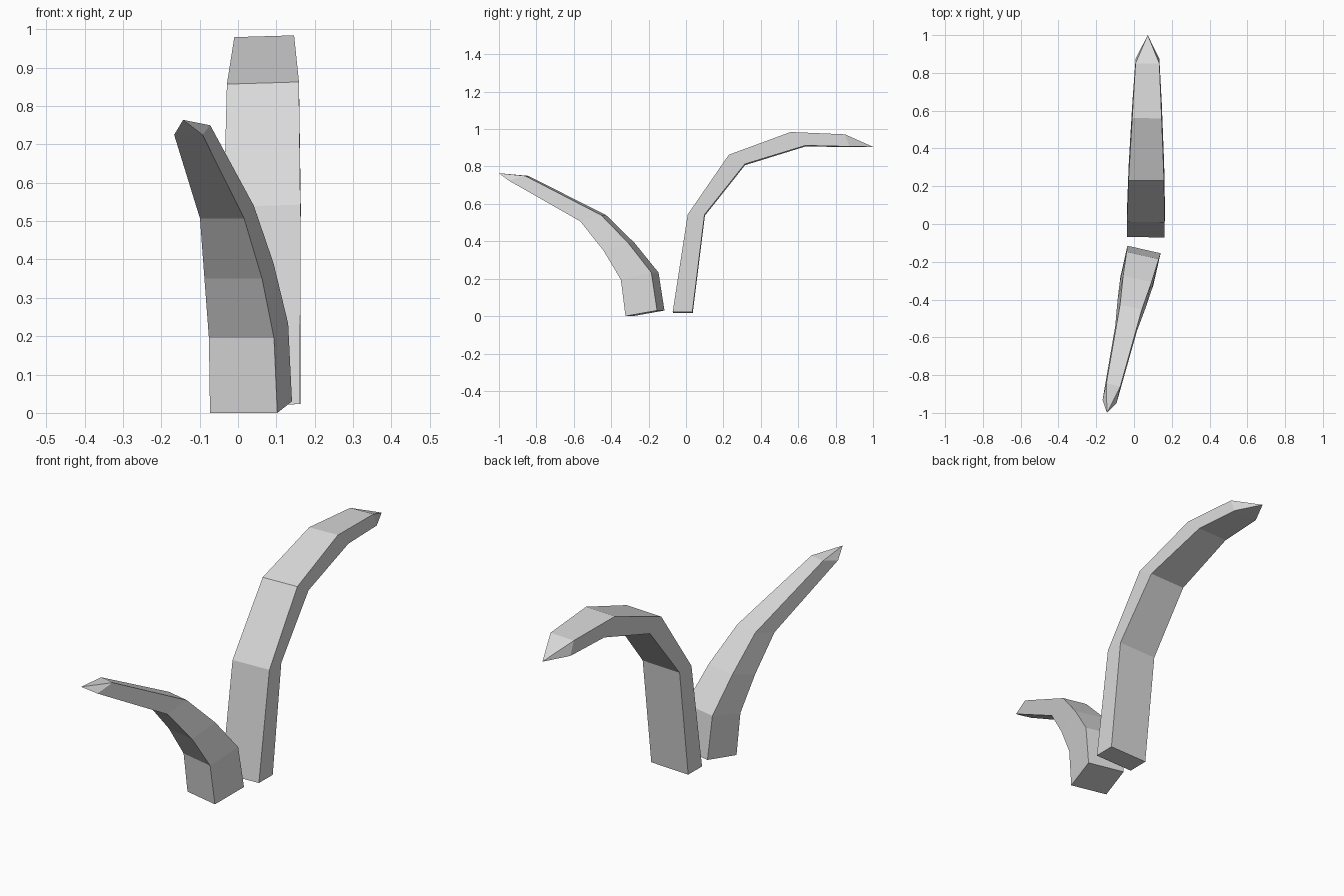
import bpy
import bmesh
from mathutils import Vector

cube = bpy.data.objects.get("Cube")
if cube:
    bpy.data.objects.remove(cube, do_unlink=True)

grey = bpy.data.materials.new("light_grey")
grey.use_nodes = True
colour = (0.7, 0.7, 0.7, 1)
grey.diffuse_color = colour
grey.node_tree.nodes["Principled BSDF"].inputs["Base Color"].default_value = colour


def curved_blade(name, origin, heading, roll, outer, inner, half_widths, tip):
    """Loft four-sided sections along a bent profile lying in a vertical plane.

    Profile points are (distance along heading, height)."""
    origin = Vector((*origin, 0))
    forward = Vector((*heading, 0)).normalized()
    up = Vector((0, 0, 1))
    across = (forward.cross(up) + up * roll).normalized()
    bm = bmesh.new()

    def place(point, offset):
        return bm.verts.new(origin + forward * point[0] + up * point[1] + across * offset)

    rings = []
    for top, under, half in zip(outer, inner, half_widths):
        rings.append([place(top, -half), place(top, half),
                      place(under, half), place(under, -half)])

    # Base cap, bent sides and pointed end
    bm.faces.new(rings[0])
    for low, high in zip(rings, rings[1:]):
        for i in range(4):
            j = (i + 1) % 4
            bm.faces.new((low[i], low[j], high[j], high[i]))
    point = place(tip, 0)
    for i in range(4):
        bm.faces.new((rings[-1][i], rings[-1][(i + 1) % 4], point))

    bmesh.ops.recalc_face_normals(bm, faces=bm.faces)
    mesh = bpy.data.meshes.new(name)
    bm.to_mesh(mesh)
    bm.free()
    mesh.materials.append(grey)
    blade = bpy.data.objects.new(name, mesh)
    bpy.context.collection.objects.link(blade)
    return blade


# Tall blade arching backwards
curved_blade(
    "back_blade", (0.062, -0.07), (0.01, 1), 0.03,
    outer=[(0, 0.02), (0.08, 0.54), (0.3, 0.86), (0.63, 0.982), (0.92, 0.97)],
    inner=[(0.105, 0.02), (0.17, 0.54), (0.385, 0.81), (0.71, 0.91), (0.945, 0.905)],
    half_widths=[0.1, 0.1, 0.094, 0.078, 0.063],
    tip=(1.07, 0.905))

# Short blade leaning forwards and to the side
curved_blade(
    "front_blade", (0.053, -0.135), (-0.221, -0.975), 0,
    outer=[(0, 0.03), (0.032, 0.233), (0.16, 0.39), (0.313, 0.54), (0.735, 0.75)],
    inner=[(0.173, 0), (0.199, 0.195), (0.296, 0.35), (0.428, 0.507), (0.825, 0.725)],
    half_widths=[0.09, 0.087, 0.077, 0.059, 0.038],
    tip=(0.887, 0.764))
